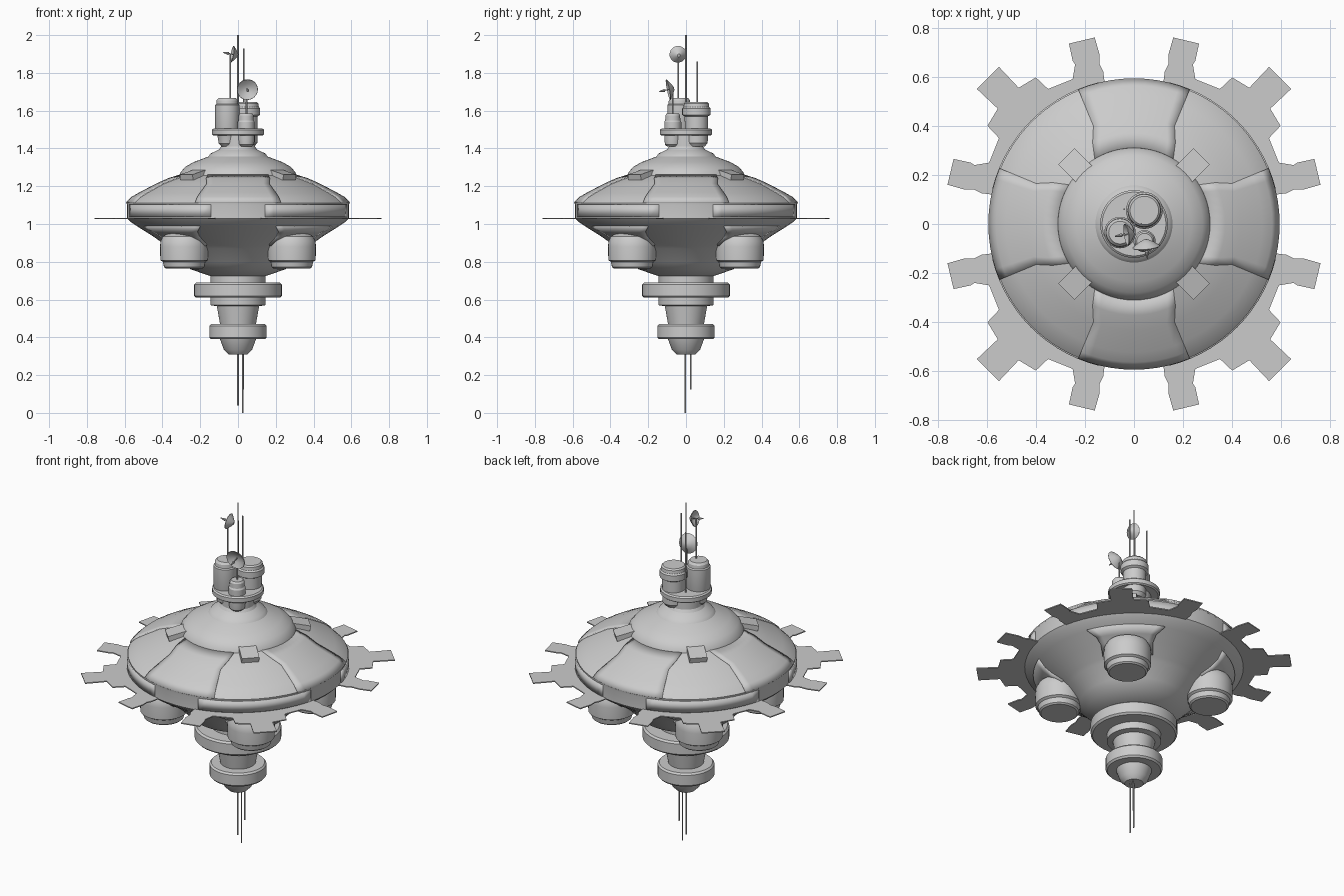
import bpy, bmesh
from math import sin, cos, pi, radians
from mathutils import Vector, Matrix

if "Cube" in bpy.data.objects:
    bpy.data.objects.remove(bpy.data.objects["Cube"])


def finish(name, bm, smooth=True):
    bmesh.ops.recalc_face_normals(bm, faces=bm.faces)
    me = bpy.data.meshes.new(name)
    bm.to_mesh(me)
    bm.free()
    if smooth:
        me.shade_smooth()
        me.set_sharp_from_angle(angle=radians(28))
    ob = bpy.data.objects.new(name, me)
    bpy.context.collection.objects.link(ob)
    return ob


def lathe(name, profile, loc=(0, 0, 0), seg=32, caps=True, direction=None):
    """Revolve (r, z) points about z; optionally aim the axis along direction."""
    bm = bmesh.new()
    rings = [[bm.verts.new((r * cos(2 * pi * i / seg), r * sin(2 * pi * i / seg), z))
              for i in range(seg)] for r, z in profile]
    for a, b in zip(rings, rings[1:]):
        for i in range(seg):
            j = (i + 1) % seg
            bm.faces.new((a[i], a[j], b[j], b[i]))
    if caps:
        bm.faces.new(rings[0])
        bm.faces.new(rings[-1])
    if direction:
        rot = Vector(direction).to_track_quat('Z', 'Y').to_matrix().to_4x4()
        bmesh.ops.transform(bm, matrix=rot, verts=bm.verts)
    bmesh.ops.translate(bm, vec=loc, verts=bm.verts)
    return finish(name, bm)


def rod(name, x, y, z0, z1, r=0.004):
    return lathe(name, [(r, z0), (r, z1)], (x, y, 0), 8)


def patch(name, rows, center, thick, n=10):
    """Curved panel: rows of (r, z, half angle) around a centre angle."""
    bm = bmesh.new()
    grid = []
    for r, z, half in rows:
        angs = [radians(center + half * (2 * i / n - 1)) for i in range(n + 1)]
        grid.append([bm.verts.new((r * cos(a), r * sin(a), z)) for a in angs])
    for a, b in zip(grid, grid[1:]):
        for i in range(n):
            bm.faces.new((a[i], a[i + 1], b[i + 1], b[i]))
    ob = finish(name, bm)
    mod = ob.modifiers.new("thickness", 'SOLIDIFY')
    mod.thickness, mod.offset = thick, 0
    return ob


# Saucer hull with upper dome, neck and stepped lower body
lower = [(0.38, 0.885), (0.45, 0.935), (0.53, 0.985), (0.57, 1.012), (0.588, 1.03)]
upper = [(0.59, 1.112), (0.56, 1.14), (0.52, 1.163), (0.43, 1.21), (0.37, 1.237), (0.31, 1.256)]
lathe("saucer_hull",
      [(0.14, 0.722), (0.25, 0.76), (0.29, 0.80), (0.36, 0.87)] + lower + [(0.588, 1.10)] + upper +
      [(0.303, 1.275), (0.28, 1.302), (0.235, 1.328), (0.157, 1.357), (0.145, 1.373),
       (0.10, 1.395), (0.09, 1.41), (0.09, 1.48)], seg=64)

# Lower stem with two collars
lathe("lower_stem",
      [(0.05, 0.31), (0.075, 0.335), (0.095, 0.39), (0.143, 0.39), (0.152, 0.40), (0.152, 0.46),
       (0.143, 0.47), (0.095, 0.47), (0.112, 0.565), (0.145, 0.57), (0.145, 0.61), (0.222, 0.61),
       (0.232, 0.62), (0.232, 0.68), (0.222, 0.69), (0.145, 0.69), (0.145, 0.73)], seg=48)

# Raised hull panels, rim bands, tabs and engine pods, four of each
for k in range(4):
    axis, diag = 90 * k, 90 * k + 45
    patch(f"upper_panel_{k}", [(r, z, h) for (r, z), h in zip(upper, (22.5, 22.5, 22.5, 22.5, 27, 31))],
          axis, 0.01)
    patch(f"lower_panel_{k}", [(0.39, 0.892, 20), (0.45, 0.935, 18), (0.49, 0.96, 19), (0.535, 0.988, 23)],
          diag, 0.018)
    patch(f"rim_band_{k}", [(0.589, 1.037, 31), (0.589, 1.102, 31)], diag, 0.012, 14)

    bm = bmesh.new()
    bmesh.ops.create_cube(bm, size=1, matrix=Matrix.Rotation(radians(diag), 4, 'Z') @
                          Matrix.Translation((0.325, 0, 1.262)) @
                          Matrix.Rotation(radians(14), 4, 'Y') @ Matrix.Diagonal((0.125, 0.095, 0.03, 1)))
    finish(f"dome_tab_{k}", bm, False)

    a = radians(diag)
    lathe(f"engine_pod_{k}",
          [(0.098, 0.765), (0.107, 0.772), (0.113, 0.80), (0.126, 0.808), (0.128, 0.88), (0.125, 0.91),
           (0.112, 0.935), (0.08, 0.952), (0.03, 0.96)],
          (0.403 * cos(a), 0.403 * sin(a), 0), 32)

# Toothed flat docking plates around the rim, each symmetric about its diagonal
half = [(0.10, 0.52), (0.12, 0.58), (0.125, 0.62), (0.14, 0.65), (0.14, 0.69), (0.16, 0.76),
        (0.265, 0.735), (0.25, 0.665), (0.24, 0.65), (0.25, 0.59), (0.30, 0.57), (0.35, 0.55),
        (0.40, 0.597), (0.47, 0.555), (0.55, 0.64)]
outline = half + [(y, x) for x, y in reversed(half)] + [(0.37, 0.37)]
for k in range(4):
    bm = bmesh.new()
    face = bm.faces.new([bm.verts.new((x, y, 1.027)) for x, y in outline])
    new = bmesh.ops.extrude_face_region(bm, geom=[face])["geom"]
    bmesh.ops.translate(bm, vec=(0, 0, 0.006), verts=[v for v in new if isinstance(v, bmesh.types.BMVert)])
    bmesh.ops.rotate(bm, matrix=Matrix.Rotation(k * pi / 2, 3, 'Z'), verts=bm.verts)
    finish(f"docking_plate_{k}", bm, False)

# Top platform and its three towers
lathe("top_platform", [(0.13, 1.468), (0.138, 1.474), (0.138, 1.498), (0.13, 1.505)], seg=48)
lathe("large_tower", [(0.045, 1.41), (0.06, 1.43), (0.062, 1.57), (0.075, 1.578), (0.075, 1.612),
                      (0.068, 1.62), (0.066, 1.638), (0.058, 1.646)], (0.042, 0.055, 0))
lathe("tall_tower", [(0.03, 1.41), (0.045, 1.425), (0.052, 1.47), (0.064, 1.505), (0.064, 1.63), (0.058, 1.636),
                     (0.056, 1.655), (0.046, 1.667)], (-0.057, -0.035, 0))
lathe("small_tower", [(0.03, 1.41), (0.041, 1.42), (0.045, 1.45), (0.045, 1.54), (0.04, 1.548),
                      (0.039, 1.575), (0.032, 1.585)], (0.043, -0.07, 0))

# Antenna masts above and below
rod("main_mast", 0, 0, 1.45, 2.0)
rod("side_mast", 0.03, 0, 1.5, 1.93)
rod("rear_mast", -0.04, 0.06, 1.48, 1.86)
rod("upper_dish_mast", -0.04, -0.04, 1.6, 1.90)
rod("lower_dish_mast", 0.045, -0.07, 1.57, 1.71)
rod("lower_mast_centre", 0, -0.003, 0.04, 0.33)
rod("lower_mast_long", 0.025, -0.003, 0.0, 0.33)
rod("lower_mast_short", 0.028, 0.025, 0.125, 0.33)


# Dish antennas: shallow bowl with a feed spike
def dish(name, loc, r, direction):
    lathe(name, [(0.008, -0.012), (r * 0.55, 0.0), (r, 0.018), (r * 0.97, 0.021),
                 (r * 0.5, 0.005), (0.004, 0.0)], loc, 24, True, direction)
    lathe(name + "_feed", [(0.003, 0), (0.003, 0.035), (0.008, 0.04), (0.002, 0.068)],
          loc, 8, True, direction)


dish("upper_dish", (-0.012, -0.04, 1.895), 0.045, (-1, -0.15, 0.2))
dish("lower_dish", (0.048, -0.075, 1.715), 0.056, (0.1, -1, -0.2))
